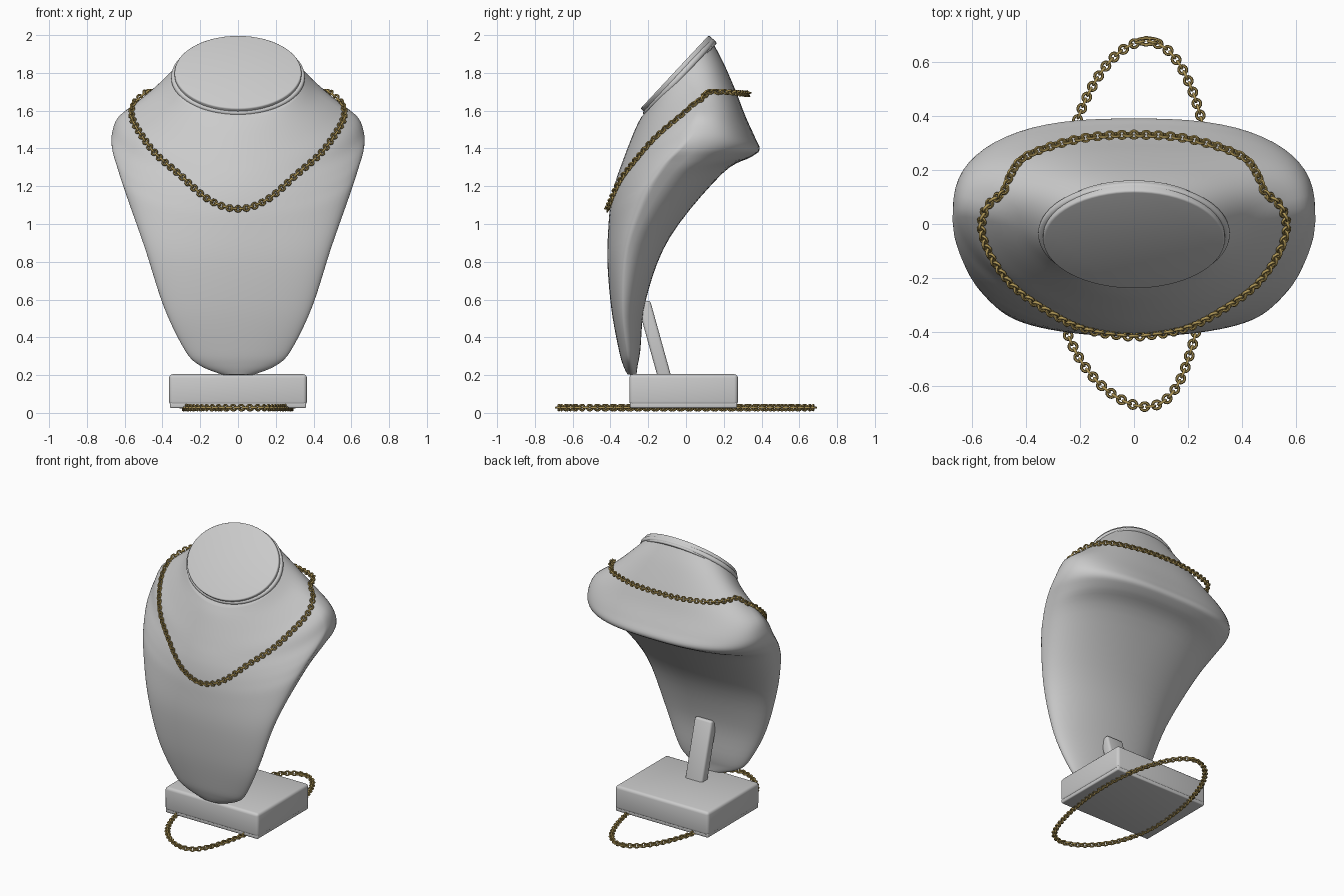
import bpy, bmesh, math
from mathutils import Vector, Matrix
from mathutils.bvhtree import BVHTree

if "Cube" in bpy.data.objects:
    bpy.data.objects.remove(bpy.data.objects["Cube"])


def catmull(p0, p1, p2, p3, t):
    return [0.5 * (2 * b + (c - a) * t + (2 * a - 5 * b + 4 * c - d) * t * t
                   + (3 * b - a - 3 * c + d) * t ** 3)
            for a, b, c, d in zip(p0, p1, p2, p3)]


def finish(bm, name, angle=40, mat=None):
    bmesh.ops.recalc_face_normals(bm, faces=bm.faces)
    me = bpy.data.meshes.new(name)
    bm.to_mesh(me)
    bm.free()
    ob = bpy.data.objects.new(name, me)
    bpy.context.collection.objects.link(ob)
    if mat:
        me.materials.append(mat)
    bpy.ops.object.select_all(action='DESELECT')
    ob.select_set(True)
    bpy.context.view_layer.objects.active = ob
    bpy.ops.object.shade_smooth_by_angle(angle=math.radians(angle))
    return ob


def box(name, size, loc, bevel, tilt=0.0):
    bm = bmesh.new()
    bmesh.ops.create_cube(bm, size=1)
    bmesh.ops.scale(bm, vec=size, verts=bm.verts)
    bmesh.ops.bevel(bm, geom=bm.edges[:], offset=bevel, segments=3,
                    affect='EDGES', profile=0.5)
    bmesh.ops.transform(bm, matrix=Matrix.Translation(loc) @ Matrix.Rotation(tilt, 4, 'X'),
                        verts=bm.verts)
    return finish(bm, name)


# Bust: tilted rings given by front (y, z), side (y, z), half width, back (y, z)
ROWS = [
    (-.238, 1.565, -.05, 1.76, .34, .145, 1.955),
    (-.27, 1.5, 0, 1.705, .42, .2, 1.85),
    (-.31, 1.4, .04, 1.64, .53, .265, 1.7),
    (-.34, 1.32, .06, 1.57, .63, .315, 1.57),
    (-.365, 1.25, .05, 1.49, .665, .365, 1.46),
    (-.385, 1.18, -.01, 1.41, .668, .39, 1.395),
    (-.4, 1.1, -.09, 1.32, .643, .345, 1.355),
    (-.41, 1.0, -.18, 1.18, .598, .19, 1.265),
    (-.416, .8, -.30, .88, .495, -.085, .93),
    (-.395, .55, -.33, .56, .392, -.212, .6),
    (-.355, .33, -.31, .33, .28, -.242, .33),
    (-.332, .25, -.295, .25, .2, -.256, .25),
    (-.31, .203, -.285, .201, .08, -.262, .201),
]
SIDES = 64
STEPS = 5
bm = bmesh.new()
rings = []
last = len(ROWS) - 1
for i in range(last):
    quad = [ROWS[min(max(i + k, 0), last)] for k in (-1, 0, 1, 2)]
    for j in range(STEPS + (i == last - 1)):
        fy, fz, sy, sz, w, by, bz = catmull(*quad, j / STEPS)
        # squarer cross-section around the shoulders at the back, sharper at the front
        bulge = math.exp(-((sz - 1.45) / .3) ** 2)
        ring = []
        for k in range(SIDES):
            a = 2 * math.pi * k / SIDES
            c, s = math.cos(a), math.sin(a)
            ey, ez, n = (by, bz, 2 + .65 * bulge) if s > 0 else (fy, fz, 2 - .15 * bulge)
            m = abs(s) ** (2 / n)
            x = math.copysign(w * abs(c) ** (2 / n), c)
            ring.append(bm.verts.new((x, sy + (ey - sy) * m, sz + (ez - sz) * m)))
        rings.append(ring)
for r, q in zip(rings, rings[1:]):
    for k in range(SIDES):
        bm.faces.new((r[k], r[(k + 1) % SIDES], q[(k + 1) % SIDES], q[k]))
bm.faces.new(rings[0])
bm.faces.new(rings[-1])
bmesh.ops.recalc_face_normals(bm, faces=bm.faces)
surface = BVHTree.FromBMesh(bm)
finish(bm, "bust")


# Neck: tilted oval top disc with a slightly wider lip below it
def tilted_disc(name, rx, ry, depth, loc, bevel):
    bm = bmesh.new()
    bmesh.ops.create_cone(bm, cap_ends=True, segments=SIDES, radius1=1, radius2=1, depth=depth)
    bmesh.ops.scale(bm, vec=(rx, ry, 1), verts=bm.verts)
    rim = [e for e in bm.edges if abs(e.verts[0].co.z - e.verts[1].co.z) < .001]
    bmesh.ops.bevel(bm, geom=rim, offset=bevel, segments=3, affect='EDGES', profile=0.5)
    bmesh.ops.transform(bm, matrix=Matrix.Translation(loc)
                        @ Matrix.Rotation(math.radians(47), 4, 'X'), verts=bm.verts)
    return finish(bm, name)


tilted_disc("neck_cap", .336, .265, .06, (0, -.038, 1.785), .008)
tilted_disc("neck_lip", .354, .272, .032, (0, -.036, 1.776), .013)

# Stand: block, thin foot plate and leaning post
box("base_block", (.73, .575, .165), (0, -.0125, .1225), .02)
box("base_foot", (.722, .567, .035), (0, -.0125, .0425), .008)
box("support_post", (.135, .07, .44), (0, -.165, .375), .015, math.radians(15.5))

# Chains: interlocking ring links along a closed path
gold = bpy.data.materials.new("antique_gold")
gold.diffuse_color = (.42, .30, .09, 1)
gold.use_nodes = True
gold.node_tree.nodes["Principled BSDF"].inputs["Base Color"].default_value = gold.diffuse_color


def link(bm, p, t, side, up, rt, rs, wire):
    nu, nv = 14, 6
    grid = []
    for i in range(nu):
        a = 2 * math.pi * i / nu
        radial = t * math.cos(a) + side * math.sin(a)
        mid = p + t * (rt * math.cos(a)) + side * (rs * math.sin(a))
        grid.append([bm.verts.new(mid + (radial * math.cos(b) + up * math.sin(b)) * wire)
                     for b in (2 * math.pi * j / nv for j in range(nv))])
    for i in range(nu):
        for j in range(nv):
            i2, j2 = (i + 1) % nu, (j + 1) % nv
            bm.faces.new((grid[i][j], grid[i2][j], grid[i2][j2], grid[i][j2]))


def chain(name, pts, on_bust, clasp=None):
    n = len(pts)
    dense = [Vector(catmull(*[pts[(i + k) % n] for k in (-1, 0, 1, 2)], j / 30))
             for i in range(n) for j in range(30)]
    if on_bust:
        # keep the chain resting just outside the bust
        for p in dense:
            hit, nrm, _, _ = surface.find_nearest(p)
            gap = (p - hit).dot(nrm)
            if gap < .01:
                p += nrm * (.01 - gap)
    lengths = [0.0]
    for a, b in zip(dense, dense[1:] + dense[:1]):
        lengths.append(lengths[-1] + (b - a).length)
    count = 2 * round(lengths[-1] / .0225 / 2)
    bm = bmesh.new()
    seg = 0
    for i in range(count):
        d = lengths[-1] * i / count
        while lengths[seg + 1] < d:
            seg += 1
        a, b = dense[seg], dense[(seg + 1) % len(dense)]
        p = a.lerp(b, (d - lengths[seg]) / max(lengths[seg + 1] - lengths[seg], 1e-9))
        t = (b - a).normalized()
        up = surface.find_nearest(p)[1] if on_bust else Vector((0, 0, 1))
        side = up.cross(t).normalized()
        up = t.cross(side)
        if i % 2:
            side, up = up, -side
        link(bm, p, t, side, up, .0155, .0145, .0056)
    if clasp:
        # elongated clasp loop
        link(bm, Vector(clasp), Vector((1, 0, 0)), Vector((0, 1, 0)), Vector((0, 0, 1)),
             .045, .012, .006)
    return finish(bm, name, 60, gold)


half = [(.15, -.385, 1.125), (.3, -.305, 1.25), (.45, -.19, 1.39), (.557, -.03, 1.56),
        (.53, .075, 1.65), (.478, .115, 1.69), (.455, .185, 1.70), (.39, .255, 1.695),
        (.2, .315, 1.69)]
chain("bust_necklace",
      [(0, -.415, 1.08)] + half + [(0, .33, 1.69)] + [(-x, y, z) for x, y, z in reversed(half)],
      True)

# Slightly skewed oval lying on the floor
loop = []
for k in range(24):
    c, s = math.cos(k * math.pi / 12), math.sin(k * math.pi / 12)
    loop.append((.287 * c * (1 - .05 * s) + .045 * s ** 4 + .04 * s * (1 - s * s),
                 .675 * s, .028))
chain("floor_necklace", loop, False, (.05, .675, .028))
